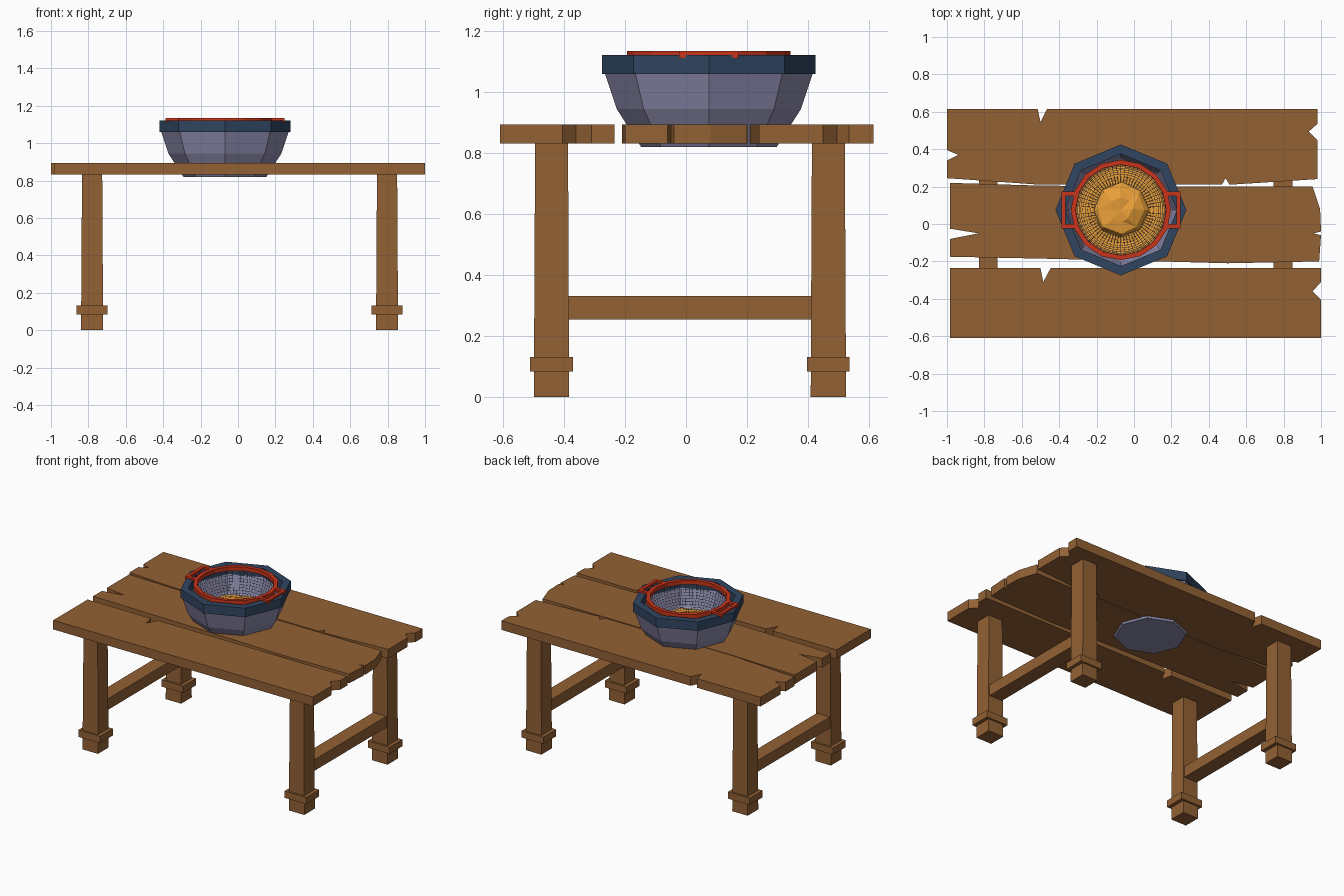
import bpy, bmesh, math, random
from mathutils import Vector

if "Cube" in bpy.data.objects:
    bpy.data.objects.remove(bpy.data.objects["Cube"])

random.seed(4)
CX, CY = -0.07, 0.075   # bowl centre


def material(name, rgb):
    m = bpy.data.materials.new(name)
    m.diffuse_color = (*rgb, 1)
    m.use_nodes = True
    m.node_tree.nodes["Principled BSDF"].inputs["Base Color"].default_value = m.diffuse_color
    return m


WOOD = material("wood", (0.29, 0.12, 0.035))
CLAY = material("lavender_clay", (0.27, 0.26, 0.42))
NAVY = material("navy", (0.03, 0.06, 0.12))
RED = material("red", (0.58, 0.035, 0.01))
GOLD = material("gold", (0.82, 0.35, 0.04))
WIRE = material("wire", (0.22, 0.21, 0.3))


def finish(name, bm, mat, loc=(0, 0, 0)):
    bmesh.ops.recalc_face_normals(bm, faces=bm.faces)
    me = bpy.data.meshes.new(name)
    bm.to_mesh(me)
    bm.free()
    me.materials.append(mat)
    ob = bpy.data.objects.new(name, me)
    ob.location = loc
    bpy.context.collection.objects.link(ob)
    return ob


def frustum(bm, cx, cy, z0, z1, hx0, hy0, hx1=None, hy1=None):
    """Box between two heights with optional different top half sizes."""
    hx1 = hx0 if hx1 is None else hx1
    hy1 = hy0 if hy1 is None else hy1
    s = [(-1, -1), (1, -1), (1, 1), (-1, 1)]
    a = [bm.verts.new((cx + i * hx0, cy + j * hy0, z0)) for i, j in s]
    b = [bm.verts.new((cx + i * hx1, cy + j * hy1, z1)) for i, j in s]
    bm.faces.new(a[::-1])
    bm.faces.new(b)
    for i in range(4):
        k = (i + 1) % 4
        bm.faces.new((a[i], a[k], b[k], b[i]))


def lathe(bm, profile, n, closed=False):
    """Revolve (radius, z) points; zero radius makes a pole."""
    rings = []
    for r, z in profile:
        if r == 0:
            rings.append([bm.verts.new((0, 0, z))] * n)
        else:
            rings.append([bm.verts.new((r * math.cos(2 * math.pi * i / n),
                                        r * math.sin(2 * math.pi * i / n), z)) for i in range(n)])
    pairs = list(zip(rings, rings[1:])) + ([(rings[-1], rings[0])] if closed else [])
    for a, b in pairs:
        for i in range(n):
            k = (i + 1) % n
            bm.faces.new(list(dict.fromkeys((a[i], a[k], b[k], b[i]))))


# table top: three worn planks with notched outlines
planks = {
    "back_plank": [(-1, .615), (-.515, .615), (-.5, .545), (-.465, .615), (.98, .615), (.98, .535),
                   (.935, .495), (.98, .45), (.98, .24), (.51, .21), (.49, .245), (.47, .21),
                   (-.5, .21), (-1, .245), (-1, .34), (-.94, .37), (-1, .395)],
    "middle_plank": [(-.985, .22), (-.5, .205), (.5, .2), (.955, .2), (.995, .08), (1, -.04),
                     (.96, -.05), (1, -.06), (.99, -.2), (.5, -.21), (.14, -.2), (-.5, -.185),
                     (-.985, -.175), (-.985, -.08), (-.83, -.05), (-.985, -.025)],
    "front_plank": [(-.985, -.235), (-.5, -.235), (-.485, -.31), (-.445, -.235), (1, -.235),
                    (1, -.31), (.955, -.36), (1, -.405), (1, -.61), (-.985, -.61)],
}
for name, outline in planks.items():
    bm = bmesh.new()
    face = bm.faces.new([bm.verts.new((x, y, 0.832)) for x, y in outline])
    ext = bmesh.ops.extrude_face_region(bm, geom=[face])
    verts = [g for g in ext["geom"] if isinstance(g, bmesh.types.BMVert)]
    bmesh.ops.translate(bm, verts=verts, vec=(0, 0, 0.063))
    finish(name, bm, WOOD)

# legs with collars, and a stretcher at each end
for side, x in (("left", -0.78), ("right", 0.797)):
    for end, y in (("front", -0.441), ("back", 0.467)):
        bm = bmesh.new()
        frustum(bm, x, y, 0, 0.835, 0.059, 0.058, 0.054, 0.054)
        finish(f"{end}_{side}_leg", bm, WOOD)
        bm = bmesh.new()
        frustum(bm, x, y, 0.085, 0.132, 0.083, 0.07)
        finish(f"{end}_{side}_leg_collar", bm, WOOD)
    bm = bmesh.new()
    frustum(bm, x, 0.013, 0.255, 0.332, 0.05, 0.41)
    finish(f"{side}_stretcher", bm, WOOD)

# octagonal bowl and its rim
bm = bmesh.new()
lathe(bm, [(0, .82), (.222, .82), (.302, .945), (.342, 1.065), (.308, 1.065),
           (.275, .945), (.19, .85), (0, .85)], 8)
finish("bowl", bm, CLAY, (CX, CY, 0))
bm = bmesh.new()
lathe(bm, [(.35, 1.06), (.35, 1.122), (.30, 1.122), (.30, 1.06)], 8, closed=True)
finish("bowl_rim", bm, NAVY, (CX, CY, 0))

# liquid in the bowl
bm = bmesh.new()
lathe(bm, [(0, .935), (.27, .935)], 8)
finish("broth", bm, GOLD, (CX, CY, 0))

# faceted lump of food in the basket
bm = bmesh.new()
lathe(bm, [(0, .925), (.10, .93), (.15, .96), (.125, .985), (.06, 1.0), (0, 1.003)], 8)
for v in bm.verts:
    v.co += Vector([random.uniform(-.007, .007) for _ in range(3)])
bmesh.ops.triangulate(bm, faces=bm.faces)
finish("food", bm, GOLD, (CX, CY, 0))

# wire net of the basket
bm = bmesh.new()
net = []
for i in range(17):
    t = i / 16 * math.radians(86)
    net.append((.245 * math.cos(t) ** 0.8, 1.115 - .2 * math.sin(t) ** 0.95))
lathe(bm, net, 64)
ob = finish("basket_net", bm, WIRE, (CX, CY, 0))
mod = ob.modifiers.new("wires", "WIREFRAME")
mod.thickness = 0.003
mod.use_even_offset = False

# red basket hoop with a square handle on each side
bm = bmesh.new()
lathe(bm, [(.268, 1.108), (.268, 1.136), (.242, 1.136), (.242, 1.108)], 16, closed=True)
finish("basket_hoop", bm, RED, (CX, CY, 0))
for side, s in (("left", -1), ("right", 1)):
    bm = bmesh.new()
    frustum(bm, s * .307, 0, 1.112, 1.136, .011, .098)
    for e in (-1, 1):
        frustum(bm, s * .274, e * .087, 1.112, 1.136, .03, .011)
    finish(f"{side}_basket_handle", bm, RED, (CX, CY, 0))
